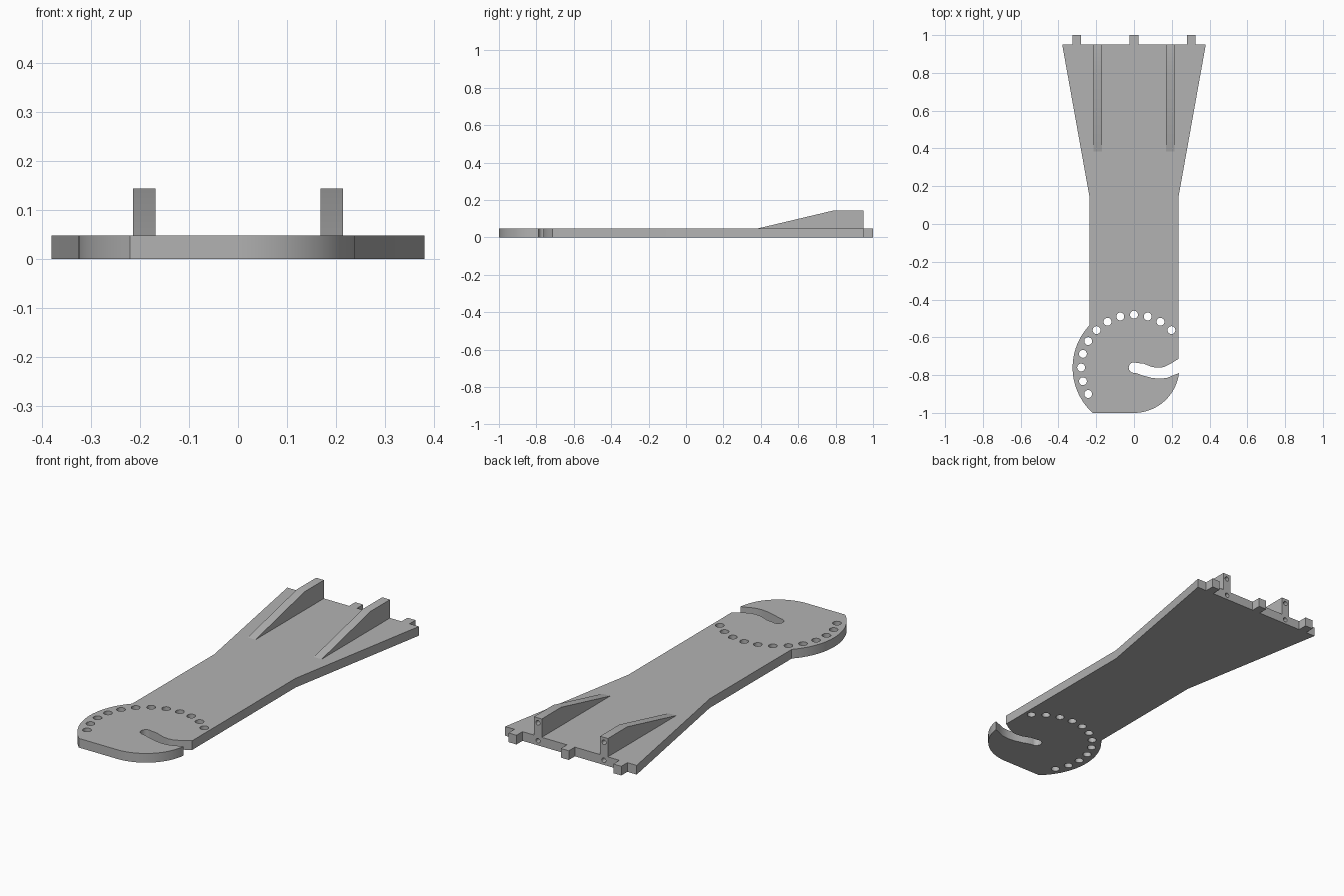
import bpy, bmesh, math
from mathutils import Matrix

if "Cube" in bpy.data.objects:
    bpy.data.objects.remove(bpy.data.objects["Cube"])

THICK = 0.048
BACK = 0.95           # rear edge of the plate
PIVOT = (0.0, -0.76)  # centre of the rounded head

grey = bpy.data.materials.new("light grey")
grey.diffuse_color = (0.45, 0.45, 0.45, 1)
grey.use_nodes = True
grey.node_tree.nodes["Principled BSDF"].inputs["Base Color"].default_value = grey.diffuse_color


def arc(radius, start, end, steps, centre=PIVOT):
    """Points on an arc, angles in degrees."""
    pts = []
    for i in range(steps + 1):
        a = math.radians(start + (end - start) * i / steps)
        pts.append((centre[0] + radius * math.cos(a), centre[1] + radius * math.sin(a)))
    return pts


def extrude_outline(name, loops, depth):
    """Filled outline (first loop) with holes (other loops), extruded up from z = 0."""
    curve = bpy.data.curves.new(name, 'CURVE')
    curve.dimensions = '2D'
    curve.fill_mode = 'BOTH'
    curve.extrude = depth / 2
    for loop in loops:
        spline = curve.splines.new('POLY')
        spline.points.add(len(loop) - 1)
        for p, (x, y) in zip(spline.points, loop):
            p.co = (x, y, 0, 1)
        spline.use_cyclic_u = True
    temp = bpy.data.objects.new(name + "_curve", curve)
    bpy.context.collection.objects.link(temp)
    mesh = bpy.data.meshes.new_from_object(temp.evaluated_get(bpy.context.evaluated_depsgraph_get()))
    bpy.data.objects.remove(temp)
    bm = bmesh.new()
    bm.from_mesh(mesh)
    bmesh.ops.remove_doubles(bm, verts=bm.verts, dist=1e-5)
    bmesh.ops.translate(bm, verts=bm.verts, vec=(0, 0, depth / 2))
    bmesh.ops.recalc_face_normals(bm, faces=bm.faces)
    bm.to_mesh(mesh)
    bm.free()
    return add_object(name, mesh)


def add_object(name, mesh):
    mesh.name = name
    mesh.materials.clear()
    mesh.materials.append(grey)
    obj = bpy.data.objects.new(name, mesh)
    bpy.context.collection.objects.link(obj)
    return obj


def drill_rear(obj, spots, radius=0.012, depth=0.1):
    """Blind screw holes going forward from the rear face."""
    bm = bmesh.new()
    for x, z in spots:
        bmesh.ops.create_cone(bm, cap_ends=True, segments=20, radius1=radius, radius2=radius,
                              depth=2 * depth, matrix=Matrix.Translation((x, BACK, z))
                              @ Matrix.Rotation(math.pi / 2, 4, 'X'))
    mesh = bpy.data.meshes.new("screw_hole_cutter")
    bm.to_mesh(mesh)
    bm.free()
    cutter = add_object("screw_hole_cutter", mesh)
    cutter.hide_render = True
    mod = obj.modifiers.new("screw_holes", 'BOOLEAN')
    mod.operation = 'DIFFERENCE'
    mod.solver = 'EXACT'
    mod.object = cutter
    select(obj)
    bpy.ops.object.modifier_apply(modifier=mod.name)
    bpy.data.objects.remove(cutter)


def select(obj):
    bpy.ops.object.select_all(action='DESELECT')
    obj.select_set(True)
    bpy.context.view_layer.objects.active = obj


# Plate outline, counter-clockwise from the lower left of the rounded head
outline = [(-0.22, -1.0)]
outline += arc(0.24, -90, -7, 20)
# curved hook slot with a round inner end
outline += [(0.205, -0.802), (0.175, -0.815), (0.135, -0.819), (0.095, -0.815), (0.05, -0.803)]
outline += arc(0.028, -80, -300, 16)
outline += [(0.05, -0.739), (0.095, -0.757), (0.13, -0.761), (0.16, -0.757), (0.2, -0.736), (0.235, -0.714)]
# straight side, flare and rear edge with three tabs
outline += [(0.235, 0.14), (0.38, BACK)]
for cx in (0.303, 0.0, -0.303):
    outline += [(cx + 0.023, BACK), (cx + 0.023, 1.0), (cx - 0.023, 1.0), (cx - 0.023, BACK)]
outline += [(-0.38, BACK), (-0.235, 0.14)]
# larger arc on the left of the head
outline += arc(0.325, 136.5, 227, 28)[:-1]

# Ring of index holes every 15 degrees
holes = []
for i in range(12):
    a = math.radians(45 + 15 * i)
    centre = (PIVOT[0] + 0.28 * math.cos(a), PIVOT[1] + 0.28 * math.sin(a))
    holes.append(arc(0.021, 360, 0, 20, centre)[:-1])

plate = extrude_outline("arm_plate", [outline] + holes, THICK)
drill_rear(plate, [(-0.19, 0.024), (0.19, 0.024)])

# Wedge ribs on top of the plate
profile = [(0.385, THICK), (BACK, THICK), (BACK, 0.144), (0.79, 0.144)]
ribs = []
for side, cx in (("left", -0.191), ("right", 0.191)):
    bm = bmesh.new()
    face = bm.faces.new([bm.verts.new((cx - 0.0225, y, z)) for y, z in profile])
    ext = bmesh.ops.extrude_face_region(bm, geom=[face])
    bmesh.ops.translate(bm, vec=(0.045, 0, 0),
                        verts=[v for v in ext["geom"] if isinstance(v, bmesh.types.BMVert)])
    bmesh.ops.recalc_face_normals(bm, faces=bm.faces)
    mesh = bpy.data.meshes.new(side + "_rib")
    bm.to_mesh(mesh)
    bm.free()
    rib = add_object(side + "_rib", mesh)
    drill_rear(rib, [(cx, 0.118)])
    ribs.append(rib)

for obj in [plate] + ribs:
    select(obj)
    bpy.ops.object.shade_smooth_by_angle(angle=math.radians(25))
